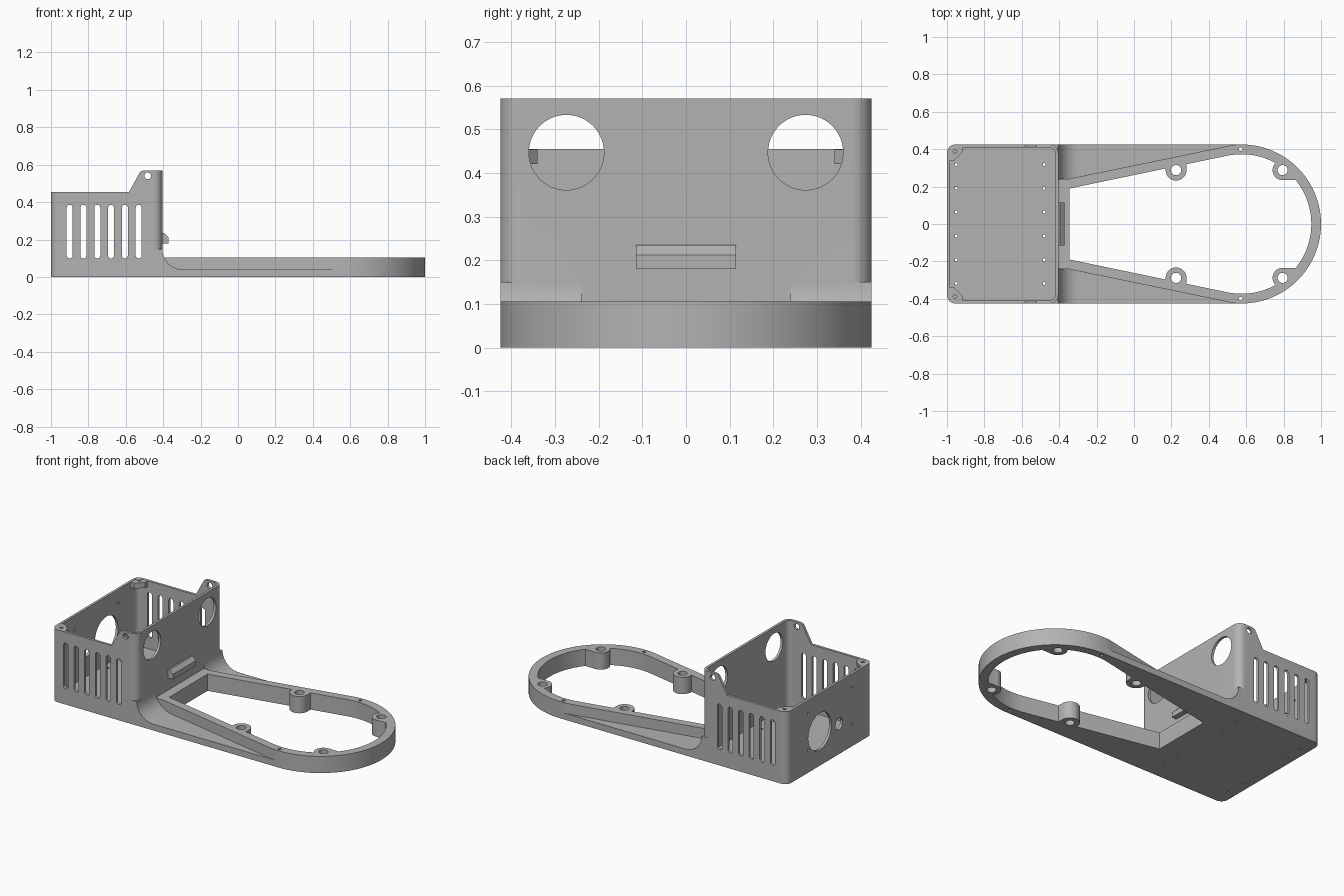
import bpy, bmesh
from math import sin, cos, radians

cube = bpy.data.objects.get("Cube")
if cube:
    bpy.data.objects.remove(cube)

grey = bpy.data.materials.new("plain_grey")
grey.use_nodes = True
colour = (0.45, 0.45, 0.45, 1)
grey.diffuse_color = colour
grey.node_tree.nodes["Principled BSDF"].inputs["Base Color"].default_value = colour


def arc(cx, cy, r, a0, a1, step=3):
    n = max(1, round(abs(a1 - a0) / step))
    angles = [radians(a0 + (a1 - a0) * i / n) for i in range(n + 1)]
    return [(cx + r * cos(a), cy + r * sin(a)) for a in angles]


def circle(cx, cy, r, step=10):
    return arc(cx, cy, r, 0, 360, step)[:-1]


def rect(x0, y0, x1, y1):
    return [(x0, y0), (x1, y0), (x1, y1), (x0, y1)]


def rounded(x0, y0, x1, y1, r):
    return (arc(x1 - r, y1 - r, r, 0, 90, 10) + arc(x0 + r, y1 - r, r, 90, 180, 10)
            + arc(x0 + r, y0 + r, r, 180, 270, 10) + arc(x1 - r, y0 + r, r, 270, 360, 10))


def prism(name, points, lo, hi, axis="z"):
    """Extrude a flat outline along one axis."""
    place = {"z": lambda u, v, t: (u, v, t),
             "y": lambda u, v, t: (u, t, v),
             "x": lambda u, v, t: (t, u, v)}[axis]
    bm = bmesh.new()
    low = [bm.verts.new(place(u, v, lo)) for u, v in points]
    high = [bm.verts.new(place(u, v, hi)) for u, v in points]
    bm.faces.new(low)
    bm.faces.new(high)
    for i in range(len(points)):
        j = (i + 1) % len(points)
        bm.faces.new((low[i], low[j], high[j], high[i]))
    bmesh.ops.recalc_face_normals(bm, faces=bm.faces)
    mesh = bpy.data.meshes.new(name)
    bm.to_mesh(mesh)
    bm.free()
    mesh.materials.append(grey)
    obj = bpy.data.objects.new(name, mesh)
    bpy.context.collection.objects.link(obj)
    return obj


def combine(target, tool, operation):
    """Apply a boolean and discard the tool."""
    mod = target.modifiers.new("combine", "BOOLEAN")
    mod.operation = operation
    mod.solver = "EXACT"
    mod.object = tool
    bpy.context.view_layer.objects.active = target
    bpy.ops.object.modifier_apply(modifier=mod.name)
    bpy.data.objects.remove(tool)


def add(points, lo, hi, axis="z"):
    combine(body, prism("addition", points, lo, hi, axis), "UNION")


def cut(points, lo, hi, axis="z", target=None):
    combine(target or body, prism("cutter", points, lo, hi, axis), "DIFFERENCE")


def smooth(obj):
    bpy.ops.object.select_all(action="DESELECT")
    obj.select_set(True)
    bpy.context.view_layer.objects.active = obj
    bpy.ops.object.shade_smooth_by_angle(angle=radians(30))


HALF, FRONT, WALL, FLOOR = 0.425, -0.405, 0.016, 0.03
DECK, RIM, CENTRE = 0.04, 0.105, 0.575

# Housing block, with the low rear rim and the raised ears
body = prism("housing_and_frame", rounded(-1, -HALF, FRONT, HALF, 0.045), 0, 0.57)
cut([(-1.1, 0.455), (-0.582, 0.455), (-0.53, 0.55), (-0.522, 0.563), (-0.507, 0.57),
     (-0.507, 0.7), (-1.1, 0.7)], -0.5, 0.5, "y")

# Low deck with a round nose, and the raised tapering rim on it
add([(-0.5, -HALF)] + arc(CENTRE, 0, HALF, -90, 90) + [(-0.5, HALF)], 0, DECK)
add([(-0.5, -0.24), (-0.355, -0.24)] + arc(CENTRE, 0, HALF, -96, 96)
    + [(-0.355, 0.24), (-0.5, 0.24)], 0.02, RIM)

# Curved fillets between the deck and the housing wall
fillet = [(-0.5, 0.01), (-0.295, 0.01)] + arc(-0.295, 0.15, 0.11, 270, 180, 9) + [(-0.5, 0.15)]
for lo, hi in ((0.239, HALF), (-HALF, -0.239)):
    add(fillet, lo, hi, "y")

# Housing cavity and the large frame opening
cut(rounded(-1 + WALL, -HALF + WALL, FRONT - WALL, HALF - WALL, 0.032), FLOOR, 0.8)
cut([(-0.345, 0.19), (-0.345, -0.19)] + arc(CENTRE, 0, 0.373, -101, 101), -0.1, 0.3)

for side in (-1, 1):
    # Screw bosses along the frame
    y = 0.288 * side
    add(circle(0.225, y, 0.056), 0, RIM)
    add(rect(0.169, min(y, y + 0.05 * side), 0.281, max(y, y + 0.05 * side)), 0, RIM)
    add(circle(0.795, y, 0.054), 0, RIM)
    add(rect(0.795, min(y, 0.235 * side), 0.862, max(y, 0.235 * side)), 0, RIM)
    for x in (0.225, 0.795):
        cut(circle(x, y, 0.027), -0.1, 0.3)
    cut(circle(0.57, 0.4 * side, 0.01, 30), -0.1, 0.3)
    # Round windows in the front wall
    cut(circle(0.274 * side, 0.447, 0.086, 6), -0.46, -0.36, "x")
    # Mounting holes in the floor
    for x in (-0.95, -0.48):
        for row in (0.064, 0.191, 0.318):
            cut(circle(x, row * side, 0.008, 45), -0.1, 0.1)

# Ventilation slots and ear holes through both side walls
for i in range(6):
    x = -0.9 + 0.0738 * i
    cut(arc(x, 0.37, 0.016, 0, 180, 20) + arc(x, 0.115, 0.016, 180, 360, 20), -0.5, 0.5, "y")
cut(circle(-0.483, 0.54, 0.018, 20), -0.5, 0.5, "y")

# Rear wall openings
cut(circle(0.1, 0.215, 0.115, 6), -1.05, -0.95, "x")
cut(circle(-0.09, 0.19, 0.036), -1.05, -0.95, "x")
for y in (-0.215, 0.215):
    for z in (0.14, 0.37):
        cut(circle(y, z, 0.009, 30), -1.05, -0.95, "x")
smooth(body)

# Catch on the front wall
prism("front_catch", [(FRONT - 0.005, 0.18), (-0.372, 0.18), (-0.372, 0.212),
                      (-0.395, 0.235), (FRONT - 0.005, 0.235)], -0.115, 0.115, "y")

# Screw tabs in the rear top corners
for side, name in ((1, "left"), (-1, "right")):
    tab = prism("rear_corner_tab_" + name,
                [(-0.99, 0.34 * side), (-0.96, 0.34 * side), (-0.915, 0.385 * side),
                 (-0.915, 0.415 * side), (-0.97, 0.415 * side), (-0.99, 0.4 * side)],
                0.42, 0.454)
    cut(circle(-0.957, 0.387 * side, 0.01, 30), 0.3, 0.6, target=tab)
